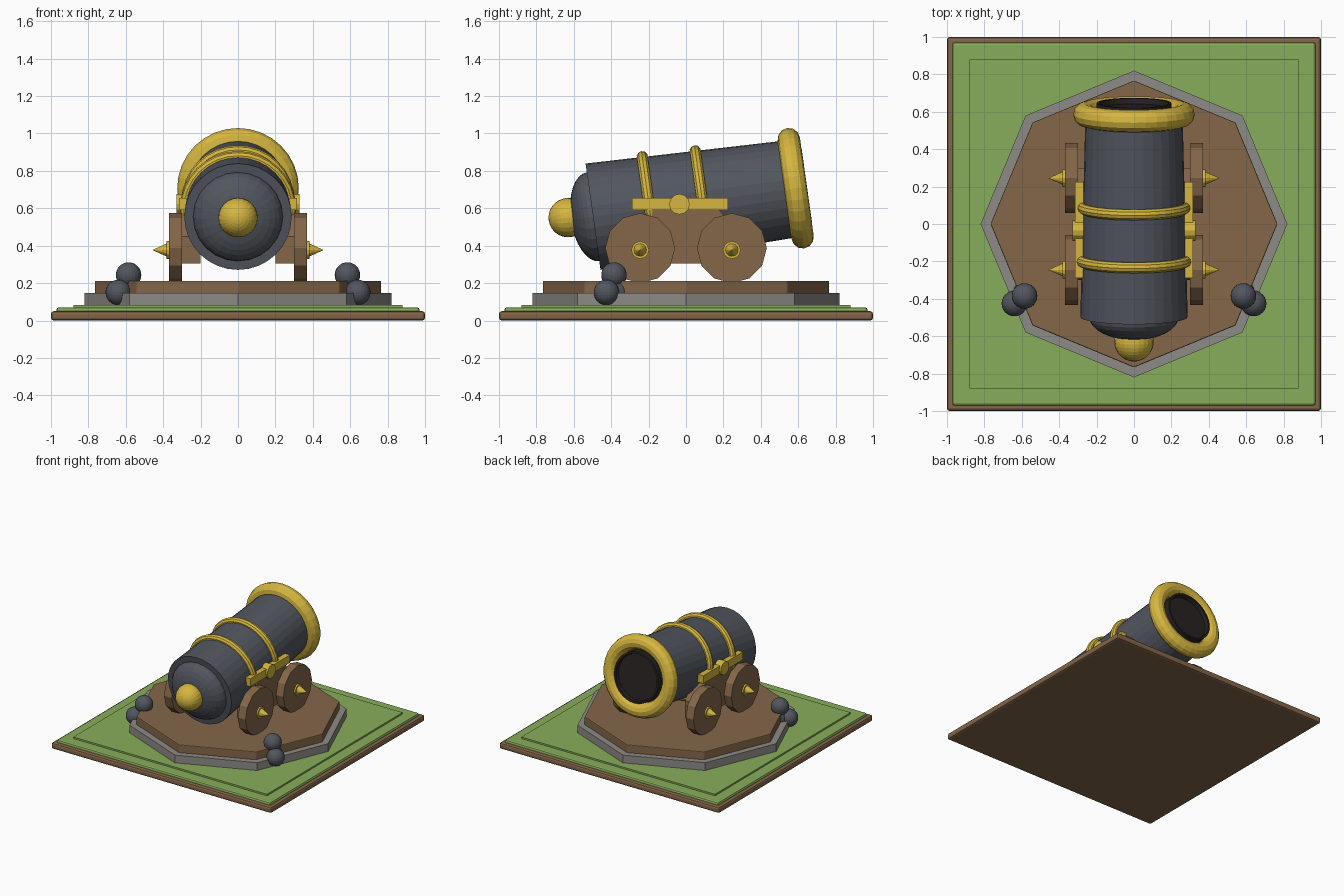
import bpy, bmesh
from math import radians, pi
from mathutils import Matrix, Vector

if "Cube" in bpy.data.objects:
    bpy.data.objects.remove(bpy.data.objects["Cube"], do_unlink=True)


def material(name, rgb):
    m = bpy.data.materials.new(name)
    m.use_nodes = True
    m.diffuse_color = (*rgb, 1)
    m.node_tree.nodes["Principled BSDF"].inputs["Base Color"].default_value = (*rgb, 1)
    return m


WOOD = material("brown wood", (0.23, 0.135, 0.066))
GRASS = material("grass green", (0.25, 0.42, 0.105))
STONE = material("grey stone", (0.27, 0.26, 0.24))
IRON = material("dark iron", (0.084, 0.093, 0.112))
GOLD = material("gold", (0.67, 0.47, 0.05))
BORE = material("bore black", (0.022, 0.016, 0.016))

ALONG_X = Matrix.Rotation(pi / 2, 4, "Y")
# Barrel frame: local z runs from breech to muzzle, tilted upward
BARREL = Matrix.Translation((0, -0.497, 0.555)) @ Matrix.Rotation(radians(-82), 4, "X")


def finish(bm, name, mat, matrix=Matrix(), bevel=0):
    bmesh.ops.recalc_face_normals(bm, faces=bm.faces)
    me = bpy.data.meshes.new(name)
    bm.to_mesh(me)
    bm.free()
    me.materials.append(mat)
    ob = bpy.data.objects.new(name, me)
    bpy.context.collection.objects.link(ob)
    ob.matrix_world = matrix
    if bevel:
        mod = ob.modifiers.new("Bevel", "BEVEL")
        mod.width, mod.segments = bevel, 2
    return ob


def box(name, mat, low, high, bevel=0):
    low, high = Vector(low), Vector(high)
    bm = bmesh.new()
    bmesh.ops.create_cube(bm, size=1)
    bmesh.ops.scale(bm, vec=high - low, verts=bm.verts)
    return finish(bm, name, mat, Matrix.Translation((low + high) / 2), bevel)


def lathe(name, mat, profile, sides, matrix=Matrix(), bevel=0, closed=False):
    """Spin (radius, height) points about local z."""
    bm = bmesh.new()
    vs = [bm.verts.new((r, 0, h)) for r, h in profile]
    pairs = list(zip(vs, vs[1:])) + ([(vs[-1], vs[0])] if closed else [])
    es = [bm.edges.new(p) for p in pairs]
    bmesh.ops.spin(bm, geom=vs + es, axis=(0, 0, 1), cent=(0, 0, 0),
                   angle=2 * pi, steps=sides, use_duplicate=False)
    bmesh.ops.remove_doubles(bm, verts=bm.verts, dist=0.0005)
    return finish(bm, name, mat, matrix, bevel)


def cylinder(name, mat, radius, z0, z1, sides, matrix=Matrix(), bevel=0):
    return lathe(name, mat, [(0, z0), (radius, z0), (radius, z1), (0, z1)], sides, matrix, bevel)


def ring(name, major, minor, t, sides):
    pts = []
    for i in range(sides):
        p = Matrix.Rotation(2 * pi * i / sides, 2) @ Vector((minor, 0))
        pts.append((major + p.x, t + p.y))
    return lathe(name, GOLD, pts, 32, BARREL, closed=True)


def ball(name, mat, radius, matrix):
    bm = bmesh.new()
    bmesh.ops.create_uvsphere(bm, u_segments=24, v_segments=16, radius=radius)
    return finish(bm, name, mat, matrix)


# Base plates
box("base_slab", WOOD, (-1, -1, 0), (1, 1, 0.05), 0.015)
box("grass_plate", GRASS, (-0.97, -0.97, 0.03), (0.97, 0.97, 0.07), 0.012)
box("grass_center", GRASS, (-0.88, -0.88, 0.06), (0.88, 0.88, 0.083))

# Octagonal platform
cylinder("stone_step", STONE, 0.82, 0.07, 0.147, 8)
cylinder("wood_deck", WOOD, 0.767, 0.14, 0.212, 8, bevel=0.006)

# Barrel, breech and muzzle
lathe("barrel", IRON, [(0, 0), (0.287, 0), (0.26, 1.08), (0, 1.08)], 32, BARREL)
ball("breech_dome", IRON, 0.24, BARREL @ Matrix.Diagonal((1, 1, 0.5, 1)))
ball("breech_knob", GOLD, 0.105, Matrix.Translation((0, -0.63, 0.55)) @ BARREL.to_3x3().to_4x4())
ring("muzzle_ring", 0.265, 0.06, 1.094, 12)
ring("rear_band", 0.281, 0.03, 0.305, 10)
ring("front_band", 0.273, 0.03, 0.59, 10)
lathe("muzzle_bore", BORE, [(0, 1.0), (0.2, 1.0), (0.2, 1.155), (0.185, 1.155),
                            (0.18, 1.125), (0, 1.125)], 32, BARREL)

for side, s in (("left", 1), ("right", -1)):
    # Carriage cheek cut from a plank
    bm = bmesh.new()
    outline = [(-0.3, 0.305), (0.3, 0.305), (0.3, 0.45), (0.17, 0.6), (-0.19, 0.6), (-0.3, 0.45)]
    face = bm.faces.new([bm.verts.new((s * 0.2, y, z)) for y, z in outline])
    new = bmesh.ops.extrude_face_region(bm, geom=[face])["geom"]
    bmesh.ops.translate(bm, vec=(s * 0.105, 0, 0),
                        verts=[v for v in new if isinstance(v, bmesh.types.BMVert)])
    finish(bm, side + "_cheek", WOOD)

    # Trunnion and its strap
    outward = ALONG_X if s > 0 else ALONG_X.inverted()
    xs = sorted((s * 0.26, s * 0.315))
    box(side + "_trunnion_strap", GOLD, (xs[0], -0.29, 0.59), (xs[1], 0.225, 0.655))
    cylinder(side + "_trunnion", GOLD, 0.055, 0.2, 0.33, 12,
             Matrix.Translation((0, -0.035, 0.622)) @ outward)

    # Wheels with spiked hubs
    for end, y in (("front", -0.245), ("rear", 0.245)):
        place = Matrix.Translation((0, y, 0.387)) @ outward
        cylinder(f"{side}_{end}_wheel", WOOD, 0.187, 0.3, 0.37, 12, place)
        lathe(f"{side}_{end}_hub", GOLD, [(0, 0.36), (0.047, 0.36), (0.047, 0.383), (0.034, 0.383),
                                          (0, 0.458)], 12, Matrix.Translation((0, y, 0.377)) @ outward)

    # Stacked shot
    for i, (x, y, z) in enumerate([(0.585, -0.385, 0.243), (0.64, -0.425, 0.15), (0.578, -0.37, 0.15)]):
        ball(f"{side}_shot_{i + 1}", IRON, 0.068, Matrix.Translation((s * x, y, z)))
